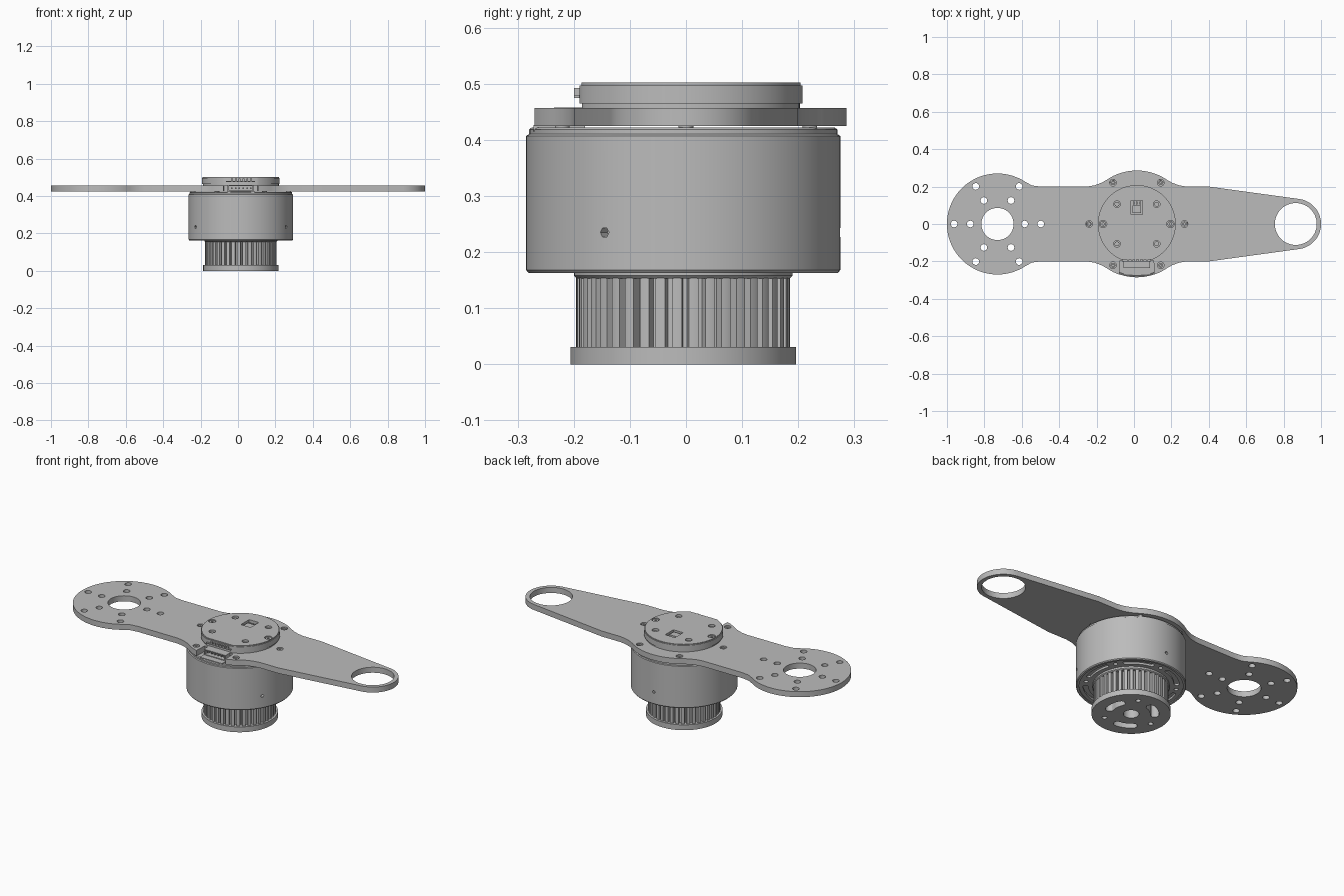
import bpy, bmesh
from math import sin, cos, pi, radians
from mathutils import Matrix

if "Cube" in bpy.data.objects:
    bpy.data.objects.remove(bpy.data.objects["Cube"], do_unlink=True)

grey = bpy.data.materials.new("machined grey")
grey.use_nodes = True
grey.diffuse_color = (0.5, 0.5, 0.5, 1)
grey.node_tree.nodes["Principled BSDF"].inputs["Base Color"].default_value = (0.5, 0.5, 0.5, 1)

CX, CY = 0.015, -0.005      # motor axis


def finish(name, mesh):
    mesh.materials.clear()
    mesh.materials.append(grey)
    ob = bpy.data.objects.new(name, mesh)
    bpy.context.collection.objects.link(ob)
    bpy.ops.object.select_all(action='DESELECT')
    ob.select_set(True)
    bpy.context.view_layer.objects.active = ob
    bpy.ops.object.shade_smooth_by_angle(angle=radians(30))
    return ob


def arc(x, y, r, a0, a1, n=16):
    steps = [radians(a0 + (a1 - a0) * i / n) for i in range(n + 1)]
    return [(x + r * cos(a), y + r * sin(a)) for a in steps]


def circle(x, y, r, n=24):
    return arc(x, y, r, 0, 360, n)[:-1]


def ring_of(x, y, r, count, start, hole):
    return [circle(*arc(x, y, r, a, a, 1)[0], hole, 16)
            for a in [start + 360 * i / count for i in range(count)]]


def slot(x, y, r, mid, span, w):
    # curved slot with rounded ends
    a0, a1 = mid - span / 2, mid + span / 2
    e0, e1 = arc(x, y, r, a0, a0, 1)[0], arc(x, y, r, a1, a1, 1)[0]
    return (arc(x, y, r + w, a0, a1, 8) + arc(*e1, w, a1, a1 + 180, 6)[1:-1]
            + arc(x, y, r - w, a1, a0, 8) + arc(*e0, w, a0 + 180, a0 + 360, 6)[1:-1])


def rect(x0, x1, y0, y1):
    return [(x0, y0), (x1, y0), (x1, y1), (x0, y1)]


def slab(name, loops, z0, z1):
    # outline with holes, extruded from z0 to z1
    cu = bpy.data.curves.new(name + "_profile", 'CURVE')
    cu.dimensions, cu.fill_mode, cu.extrude = '2D', 'BOTH', (z1 - z0) / 2
    for pts in loops:
        sp = cu.splines.new('POLY')
        sp.points.add(len(pts) - 1)
        for p, (x, y) in zip(sp.points, pts):
            p.co = (x, y, 0, 1)
        sp.use_cyclic_u = True
    tmp = bpy.data.objects.new(name + "_tmp", cu)
    bpy.context.collection.objects.link(tmp)
    dg = bpy.context.evaluated_depsgraph_get()
    mesh = bpy.data.meshes.new_from_object(tmp.evaluated_get(dg))
    bpy.data.objects.remove(tmp, do_unlink=True)
    bm = bmesh.new()
    bm.from_mesh(mesh)
    bmesh.ops.remove_doubles(bm, verts=bm.verts, dist=1e-5)
    bmesh.ops.recalc_face_normals(bm, faces=bm.faces)
    bmesh.ops.translate(bm, verts=bm.verts, vec=(0, 0, (z0 + z1) / 2))
    bm.to_mesh(mesh)
    bm.free()
    return finish(name, mesh)


def lathe(name, profile, x, y, n=96):
    bm = bmesh.new()
    vs = [bm.verts.new((r, 0, z)) for r, z in profile]
    es = [bm.edges.new(p) for p in zip(vs, vs[1:])]
    bmesh.ops.spin(bm, geom=vs + es, cent=(0, 0, 0), axis=(0, 0, 1), angle=2 * pi, steps=n)
    bmesh.ops.remove_doubles(bm, verts=bm.verts, dist=1e-5)
    bmesh.ops.recalc_face_normals(bm, faces=bm.faces)
    bmesh.ops.translate(bm, verts=bm.verts, vec=(x, y, 0))
    mesh = bpy.data.meshes.new(name)
    bm.to_mesh(mesh)
    bm.free()
    return finish(name, mesh)


def box(name, x0, x1, y0, y1, z0, z1):
    return slab(name, [rect(x0, x1, y0, y1)], z0, z1)


# Arm plate: big disc, centre bulge, tapered arm with an eye
left = arc(-0.73, 0, 0.27, 180, 56, 40) + [(-0.545, 0.206), (-0.5, 0.2)]
flank = [(-0.25, 0.2), (-0.21, 0.207), (-0.175, 0.22)]
flank_r = [(2 * CX - x, y) for x, y in reversed(flank)]
eye = [(0.4, 0.2)] + arc(0.865, 0, 0.135, 82, 0, 20)
upper = left + flank + arc(CX, 0, 0.286, 125, 55, 24) + flank_r + eye
below = left + flank + arc(CX, 0, 0.286, 125, 109, 6)
below += [(-0.075, 0.195), (0.105, 0.195)] + arc(CX, 0, 0.286, 71, 55, 6) + flank_r + eye
outline = upper + [(x, -y) for x, y in reversed(below)][1:-1]
holes = [circle(-0.73, 0, 0.086, 48), circle(0.865, 0, 0.112, 48)]
holes += ring_of(-0.73, 0, 0.232, 6, 0, 0.018) + ring_of(-0.73, 0, 0.145, 6, 0, 0.018)
holes += ring_of(CX, 0, 0.255, 6, 0, 0.018)
slab("arm_plate", [outline] + holes, 0.425, 0.457)
for i, a in enumerate(range(0, 360, 60)):
    px, py = arc(CX, 0, 0.255, a, a, 1)[0]
    slab(f"plate_screw_{i}", [circle(px, py, 0.013, 16), circle(px, py, 0.006, 6)], 0.415, 0.452)

# Motor housing with a recessed underside
housing = lathe("motor_housing", [
    (0, 0.422), (0.27, 0.422), (0.275, 0.418), (0.275, 0.41), (0.28, 0.407), (0.28, 0.168),
    (0.276, 0.163), (0.264, 0.163), (0.264, 0.2), (0, 0.2)], CX, CY)
# Radial set-screw holes through the housing wall
for a in (90, 210, 330):
    bm = bmesh.new()
    turn = Matrix.Rotation(radians(a), 4, 'Z') @ Matrix.Translation((0.28, 0, 0.235))
    bmesh.ops.create_cone(bm, cap_ends=True, segments=6, radius1=0.009, radius2=0.009, depth=0.05,
                          matrix=Matrix.Translation((CX, CY, 0)) @ turn @ Matrix.Rotation(pi / 2, 4, 'Y'))
    cut_mesh = bpy.data.meshes.new("screw_cutter")
    bm.to_mesh(cut_mesh)
    bm.free()
    cutter = bpy.data.objects.new("screw_cutter", cut_mesh)
    bpy.context.collection.objects.link(cutter)
    cutter.hide_render = True
    cutter.hide_set(True)
    cutter.display_type = 'WIRE'
    mod = housing.modifiers.new("screw_hole", 'BOOLEAN')
    mod.object, mod.operation, mod.solver = cutter, 'DIFFERENCE', 'EXACT'
    bpy.context.view_layer.objects.active = housing
    bpy.ops.object.modifier_apply(modifier=mod.name)
    bpy.data.objects.remove(cutter, do_unlink=True)

# Rotor face: vent slots and screw holes
vents = [slot(CX, CY, 0.232, 60 * i, 34, 0.013) for i in range(6)]
slab("rotor_face", [circle(CX, CY, 0.264, 96)] + vents + ring_of(CX, CY, 0.232, 6, 30, 0.011), 0.168, 0.18)
lathe("rotor_neck", [(0, 0.17), (0.195, 0.17), (0.195, 0.158), (0.19, 0.153), (0, 0.153)], CX, CY)

# Belt pulley: toothed drum and slotted flange
TEETH = 40
gear = []
for i in range(TEETH):
    for f, r in ((0, 0.172), (0.26, 0.172), (0.34, 0.19), (0.66, 0.191), (0.92, 0.19)):
        gear += arc(CX, CY, r, *[(i + f) * 360 / TEETH] * 2, 1)[:1]
openings = [slot(CX, CY, 0.12, a, 40, 0.022) for a in (5, 125, 245)]
openings += ring_of(CX, CY, 0.14, 3, 65, 0.013) + [circle(CX, CY, 0.04, 32)]
slab("pulley_teeth", [gear] + openings, 0.03, 0.155)
slab("pulley_flange", [circle(CX, CY, 0.201, 96)] + openings, 0, 0.031)


# Top cap with a flat front, screw holes and a small window
def cap_outline(r):
    return arc(CX, 0, r, -66, 246, 80)


cap_holes = ring_of(CX, 0, 0.15, 4, 45, 0.018) + ring_of(CX, 0, 0.18, 2, 0, 0.02)
cap_holes.append(rect(-0.016, 0.046, 0.05, 0.125))
slab("cap_base", [cap_outline(0.203)], 0.44, 0.475)
slab("cap_body", [cap_outline(0.208)] + cap_holes, 0.465, 0.497)
slab("cap_top", [cap_outline(0.204)] + cap_holes, 0.497, 0.502)
for i, x in enumerate((CX - 0.18, CX + 0.18)):
    slab(f"cap_screw_{i}", [circle(x, 0, 0.016, 20), circle(x, 0, 0.007, 6)], 0.47, 0.498)
for i in range(4):
    px, py = arc(CX, 0, 0.15, 45 + 90 * i, 0, 1)[0]
    slab(f"cap_plug_{i}", [circle(px, py, 0.013, 16)], 0.47, 0.492)
box("window_chip", -0.008, 0.038, 0.058, 0.1, 0.47, 0.495)
for i in range(3):
    box(f"window_pin_{i}", -0.006 + i * 0.018, 0.002 + i * 0.018, 0.104, 0.12, 0.47, 0.49)

# Front connector: tray, open shell and two rows of pins
box("connector_tray", -0.055, 0.088, -0.272, -0.18, 0.415, 0.426)
box("shell_floor", -0.055, 0.085, -0.235, -0.18, 0.424, 0.43)
box("shell_roof", -0.055, 0.085, -0.235, -0.18, 0.452, 0.458)
box("shell_left_wall", 0.078, 0.085, -0.235, -0.18, 0.43, 0.452)
box("shell_right_wall", -0.055, -0.048, -0.235, -0.18, 0.43, 0.452)
box("socket_lip", -0.065, 0.092, -0.2, -0.18, 0.475, 0.48)
for i in range(6):
    x = -0.037 + i * 0.0204
    box(f"lower_pin_{i}", x, x + 0.008, -0.225, -0.18, 0.437, 0.445)
    box(f"upper_pin_{i}", x, x + 0.01, -0.2, -0.18, 0.48, 0.492)
